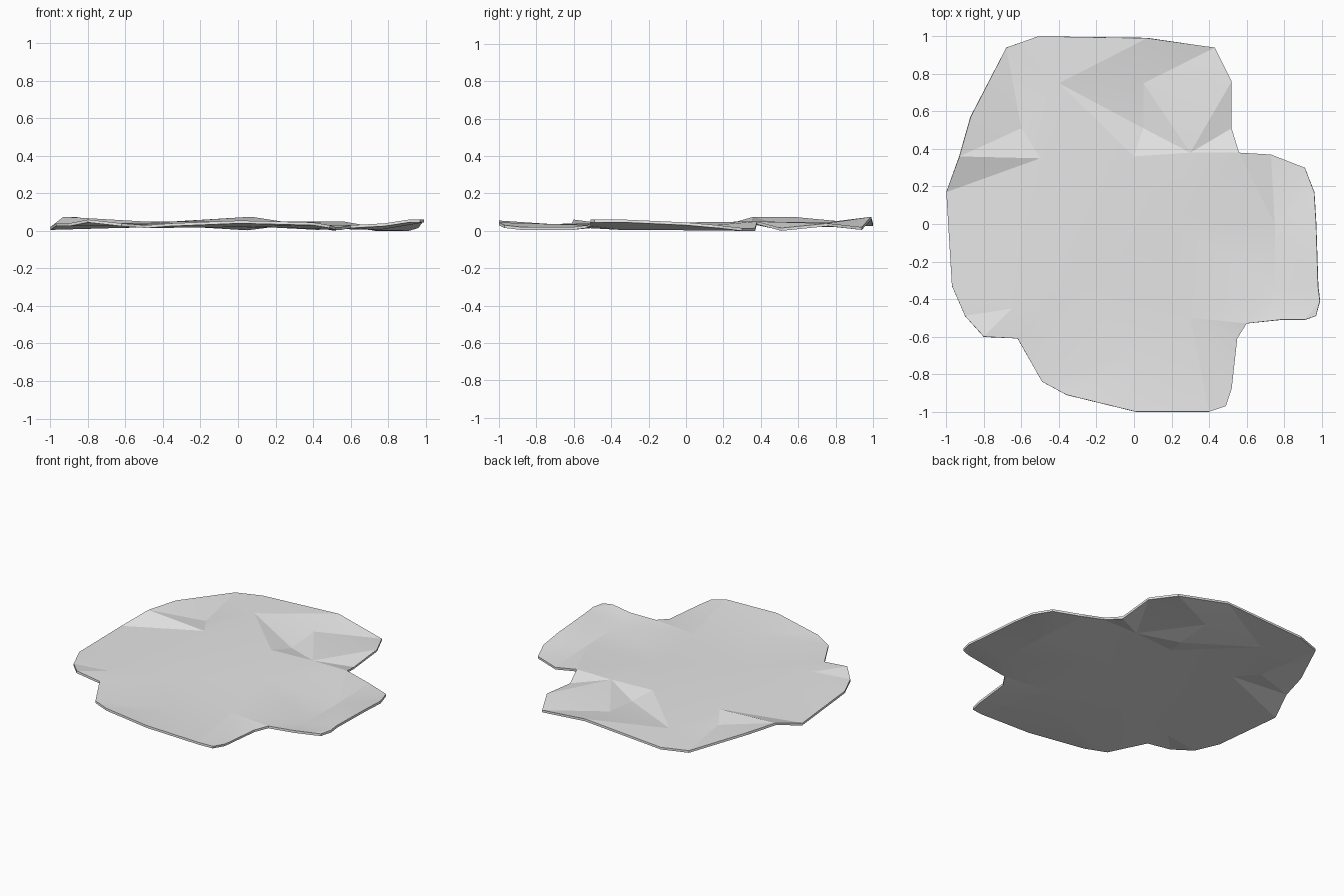
import bpy
import bmesh
from mathutils import Vector
from mathutils.geometry import delaunay_2d_cdt

THICKNESS = 0.015
UNIT = 0.01  # points below are written in hundredths

default_cube = bpy.data.objects.get("Cube")
if default_cube:
    bpy.data.objects.remove(default_cube, do_unlink=True)


def make_material(name, colour):
    material = bpy.data.materials.new(name)
    material.use_nodes = True
    material.diffuse_color = colour
    shader = material.node_tree.nodes["Principled BSDF"]
    shader.inputs["Base Color"].default_value = colour
    return material


# Rim of the slab, side by side, going counter-clockwise (x, y, top height)
front_rim = [
    (-90, -49, 4), (-80, -60, 6), (-62, -61, 4), (-49, -84, 3), (-36, -91, 4),
    (1, -100, 5.5), (40, -100, 4.5), (49, -97, 3), (52, -88, 2), (55, -61, 2),
]
right_rim = [
    (60, -53, 3), (78, -51, 4), (91, -51, 6), (97, -49, 6), (99, -41, 6),
    (98, -33, 6), (97, 0, 4.5), (96, 17, 3), (91, 30, 1.5), (73, 37, 1.5),
]
back_rim = [
    (56, 38, 5), (52, 51, 1.5), (52, 76, 4), (43, 94, 2), (7, 99, 7.5),
    (-51, 100, 4), (-68, 94, 4),
]
left_rim = [(-87, 57, 7.5), (-93, 36, 7.5), (-100, 17, 2), (-97, -33, 4)]

# Inner points: the groove near the back and the gently rolling middle
groove = [(-60, 51, 3), (5, 51, 1.8), (-40, 75, 4.5), (5, 75, 4)]
middle = [
    (-50, 35, 5), (0, 36, 5), (30, 38, 5), (20, 0, 4.5), (30, -50, 3),
    (-30, -30, 4), (-65, -10, 3), (0, -70, 3.5), (75, 0, 1.8), (75, -35, 2),
    (-65, -45, 4),
]


def build_slab(name, rim, inner, material):
    """Triangulate the rim with its inner points, then give it thickness."""
    points = [Vector(p) * UNIT for p in rim + inner]
    flat = [p.to_2d() for p in points]
    verts, edges, faces, origins, _, _ = delaunay_2d_cdt(
        flat, [], [list(range(len(rim)))], 1, 0.0001)

    bm = bmesh.new()
    corners = []
    for position, sources in zip(verts, origins):
        height = points[sources[0]].z
        corners.append(bm.verts.new((position.x, position.y, height)))
    for face in faces:
        bm.faces.new([corners[i] for i in face])
    bmesh.ops.recalc_face_normals(bm, faces=bm.faces)
    bm.normal_update()
    if sum(face.normal.z for face in bm.faces) < 0:
        bmesh.ops.reverse_faces(bm, faces=bm.faces)

    mesh = bpy.data.meshes.new(name)
    bm.to_mesh(mesh)
    bm.free()
    mesh.materials.append(material)
    slab = bpy.data.objects.new(name, mesh)
    bpy.context.collection.objects.link(slab)

    solid = slab.modifiers.new("Thickness", "SOLIDIFY")
    solid.thickness = THICKNESS
    solid.offset = -1
    return slab


stone_grey = make_material("stone_grey", (0.8, 0.8, 0.8, 1))
slab = build_slab("ground_slab",
                  front_rim + right_rim + back_rim + left_rim,
                  groove + middle, stone_grey)

# Apply the thickness, then soften the surface while keeping the rim crisp
for other in bpy.context.selected_objects:
    other.select_set(False)
bpy.context.view_layer.objects.active = slab
slab.select_set(True)
bpy.ops.object.modifier_apply(modifier="Thickness")
bpy.ops.object.shade_smooth_by_angle(angle=0.14)
